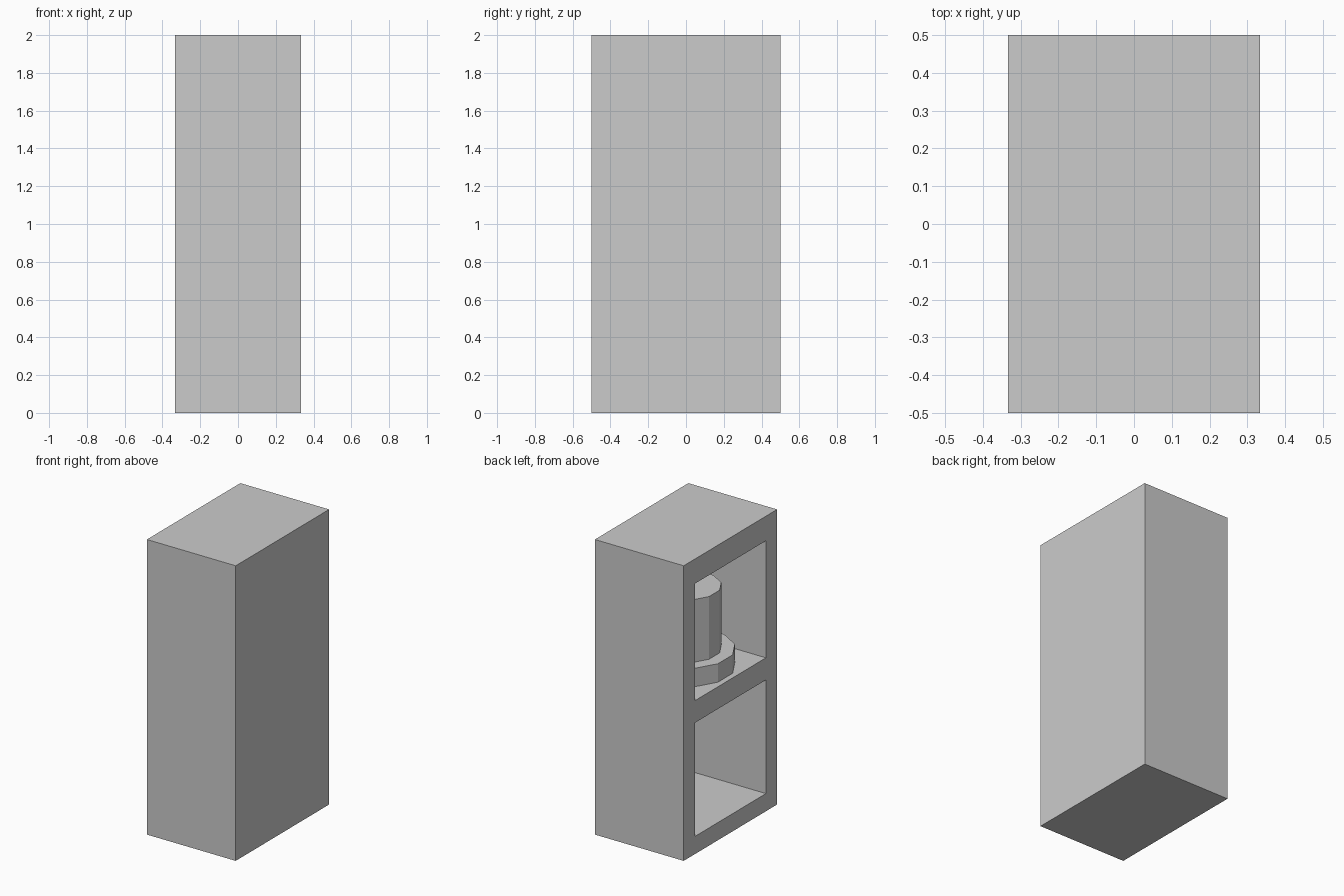
import bpy
import math

if "Cube" in bpy.data.objects:
    bpy.data.objects.remove(bpy.data.objects["Cube"])


def box(name, x0, x1, y0, y1, z0, z1):
    bpy.ops.mesh.primitive_cube_add(
        size=1, location=((x0 + x1) / 2, (y0 + y1) / 2, (z0 + z1) / 2))
    ob = bpy.context.object
    ob.name = name
    ob.scale = (x1 - x0, y1 - y0, z1 - z0)
    bpy.ops.object.transform_apply(location=True, rotation=True, scale=True)
    return ob


def drum(name, radius, z0, z1):
    # 12-sided drum with a flat facing the open side
    bpy.ops.mesh.primitive_cylinder_add(
        vertices=12, radius=radius, depth=z1 - z0,
        location=(0, 0, (z0 + z1) / 2), rotation=(0, 0, math.radians(15)))
    bpy.context.object.name = name


# Cabinet shell with two compartments open towards -x
cabinet = box("cabinet", -0.333, 0.333, -0.5, 0.5, 0, 2)
for part, z0, z1 in (("lower", 0.12, 0.89), ("upper", 1.04, 1.833)):
    cutter = box(part + "_cutter", -0.5, 0.3, -0.38, 0.38, z0, z1)
    cutter.hide_render = True
    bpy.context.view_layer.objects.active = cabinet
    mod = cabinet.modifiers.new(part + "_opening", 'BOOLEAN')
    mod.operation = 'DIFFERENCE'
    mod.solver = 'EXACT'
    mod.object = cutter
    bpy.ops.object.modifier_apply(modifier=mod.name)
    bpy.data.objects.remove(cutter)

# Stepped drum standing on the middle shelf
drum("drum_base", 0.305, 1.04, 1.165)
drum("drum_body", 0.22, 1.165, 1.59)
